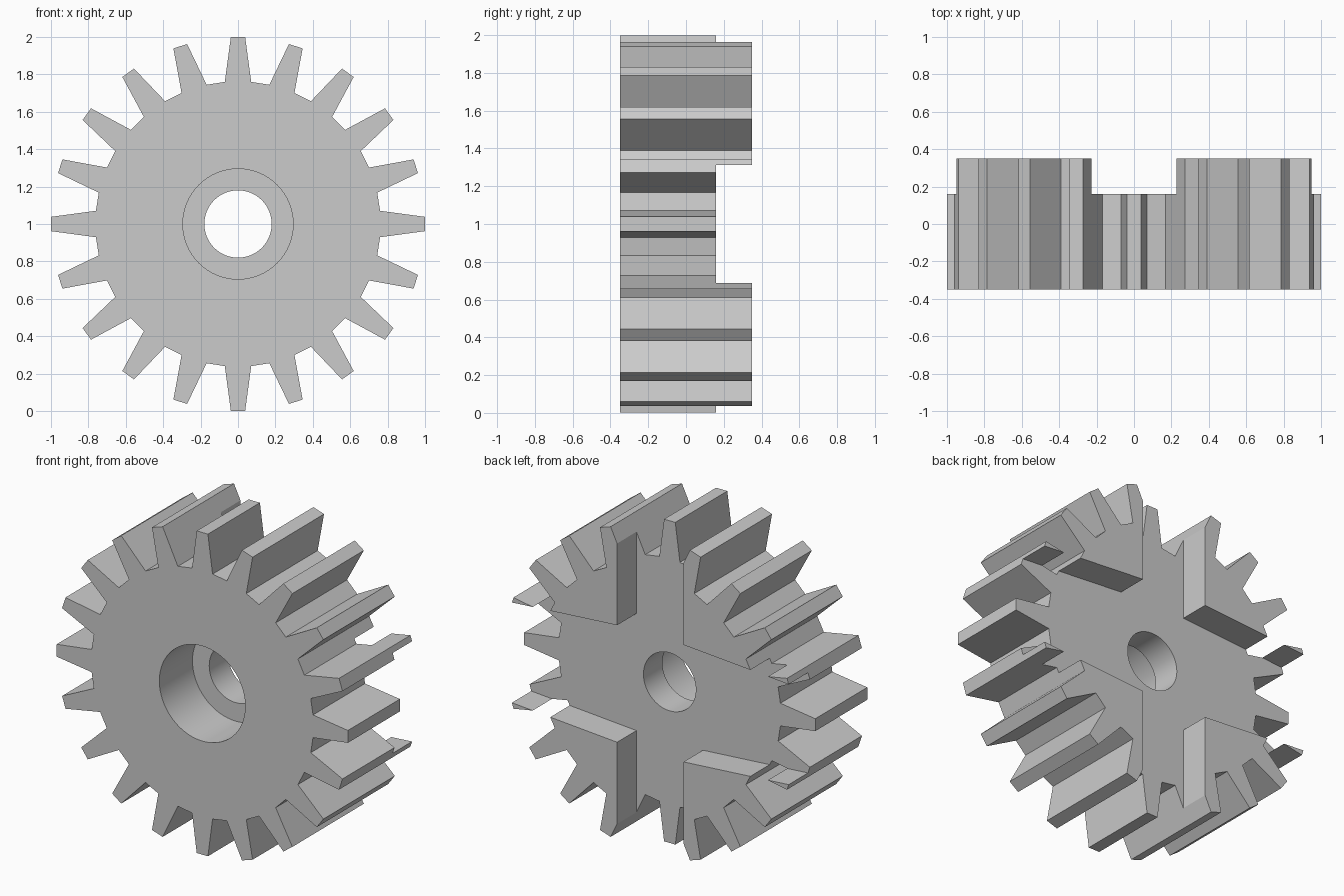
import bpy
import bmesh
from math import sin, cos, radians, tau

if "Cube" in bpy.data.objects:
    bpy.data.objects.remove(bpy.data.objects["Cube"])

TEETH = 20
FRONT, BACK, SLOT_FLOOR = -0.35, 0.35, 0.16

steel = bpy.data.materials.new("grey_steel")
steel.use_nodes = True
GREY = (0.6, 0.6, 0.6, 1)
steel.diffuse_color = GREY
steel.node_tree.nodes["Principled BSDF"].inputs["Base Color"].default_value = GREY


def prism(name, outline, y0, y1):
    """Extrude an outline in x and height (about the axle) along y."""
    bm = bmesh.new()
    face = bm.faces.new([bm.verts.new((x, y0, z + 1)) for x, z in outline])
    out = bmesh.ops.extrude_face_region(bm, geom=[face])
    moved = [v for v in out["geom"] if isinstance(v, bmesh.types.BMVert)]
    bmesh.ops.translate(bm, verts=moved, vec=(0, y1 - y0, 0))
    bmesh.ops.recalc_face_normals(bm, faces=bm.faces)
    mesh = bpy.data.meshes.new(name)
    bm.to_mesh(mesh)
    bm.free()
    mesh.materials.append(steel)
    obj = bpy.data.objects.new(name, mesh)
    bpy.context.collection.objects.link(obj)
    return obj


def polar(radius, degrees):
    return radius * sin(radians(degrees)), radius * cos(radians(degrees))


def circle(radius, sides=64):
    return [(radius * cos(tau * i / sides), radius * sin(tau * i / sides))
            for i in range(sides)]


# Toothed wheel: each tooth tapers from root to tip
outline = []
for i in range(TEETH):
    middle = i * 360 / TEETH
    for radius, offset in ((0.763, -5.3), (1.0, -2.2), (1.0, 2.2), (0.763, 5.3)):
        outline.append(polar(radius, middle + offset))
gear = prism("gear_wheel", outline, FRONT, BACK)

# Cross-shaped slot in the back, its side arms narrowing outwards
quarter = [(0.228, 1.2), (0.228, 0.363), (1.2, 0.293)]
cross = (quarter + [(x, -z) for x, z in reversed(quarter)]
         + [(-x, -z) for x, z in quarter] + [(-x, z) for x, z in reversed(quarter)])

cutters = [
    prism("slot_cutter", cross, SLOT_FLOOR, 0.6),
    prism("counterbore_cutter", circle(0.295), -0.6, -0.025),
    prism("bore_cutter", circle(0.18), -0.8, 0.8),
]

# Cut the slot, counterbore and bore
bpy.context.view_layer.objects.active = gear
for cutter in cutters:
    cutter.hide_render = True
    cut = gear.modifiers.new(cutter.name, 'BOOLEAN')
    cut.operation = 'DIFFERENCE'
    cut.solver = 'EXACT'
    cut.object = cutter
    bpy.ops.object.modifier_apply(modifier=cut.name)
    bpy.data.objects.remove(cutter)

# Smooth bores, crisp teeth
bpy.ops.object.select_all(action='DESELECT')
gear.select_set(True)
bpy.ops.object.shade_smooth_by_angle(angle=radians(15))
